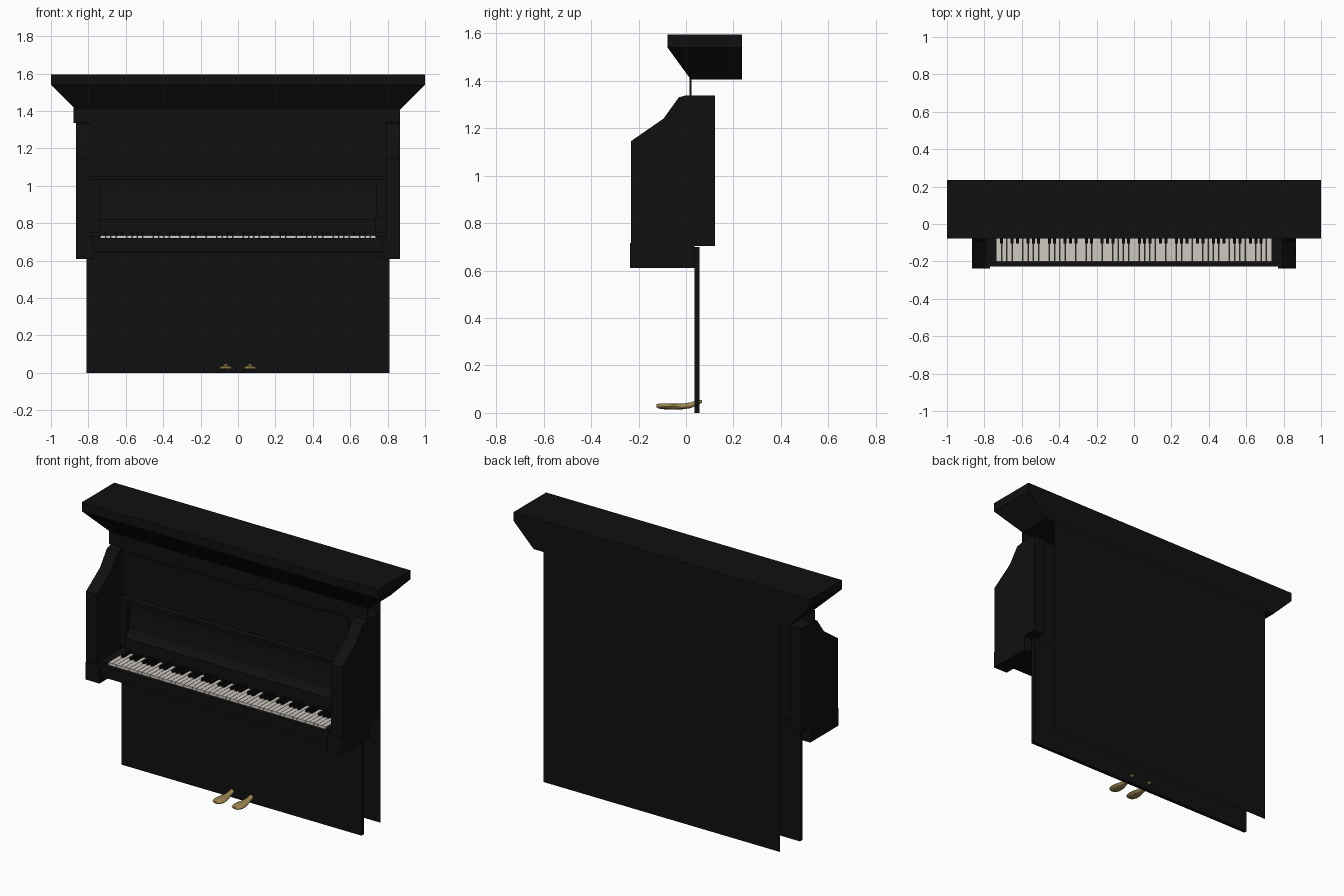
import bpy, bmesh, math

if "Cube" in bpy.data.objects:
    bpy.data.objects.remove(bpy.data.objects["Cube"])


def material(name, rgb):
    m = bpy.data.materials.new(name)
    m.diffuse_color = (*rgb, 1)
    m.use_nodes = True
    m.node_tree.nodes["Principled BSDF"].inputs["Base Color"].default_value = m.diffuse_color
    return m


BLACK = material("black_lacquer", (0.005, 0.005, 0.005))
EBONY = material("ebony_key", (0.003, 0.003, 0.003))
IVORY = material("ivory_key", (0.62, 0.58, 0.53))
BRASS = material("brass", (0.36, 0.25, 0.09))


def finish(name, bm, mat):
    bmesh.ops.recalc_face_normals(bm, faces=bm.faces)
    me = bpy.data.meshes.new(name)
    bm.to_mesh(me)
    bm.free()
    me.materials.append(mat)
    ob = bpy.data.objects.new(name, me)
    bpy.context.collection.objects.link(ob)
    return ob


def add_box(bm, x0, x1, y0, y1, z0, z1):
    vs = bmesh.ops.create_cube(bm, size=1)["verts"]
    for v in vs:
        v.co = (x1 if v.co.x > 0 else x0, y1 if v.co.y > 0 else y0, z1 if v.co.z > 0 else z0)


def box(name, *dims, mat=BLACK):
    bm = bmesh.new()
    add_box(bm, *dims)
    return finish(name, bm, mat)


def loft(name, rings, mat):
    bm = bmesh.new()
    loops = [[bm.verts.new(p) for p in ring] for ring in rings]
    n = len(loops[0])
    for a, b in zip(loops, loops[1:]):
        for i in range(n):
            bm.faces.new((a[i], a[(i + 1) % n], b[(i + 1) % n], b[i]))
    bm.faces.new(loops[0])
    bm.faces.new(loops[-1])
    return finish(name, bm, mat)


def extrude_x(name, profile, x0, x1):
    return loft(name, [[(x, y, z) for y, z in profile] for x in (x0, x1)], BLACK)


# cornice flaring out at the front and both ends
def cornice_ring(hx, y0, z):
    return [(-hx, y0, z), (hx, y0, z), (hx, 0.235, z), (-hx, 0.235, z)]


loft("cornice", [cornice_ring(0.865, 0.02, 1.405), cornice_ring(1, -0.078, 1.54),
                 cornice_ring(1, -0.078, 1.595)], BLACK)

# thin back sheet
bm = bmesh.new()
bm.faces.new([bm.verts.new(p) for p in
              ((-0.8, 0.234, 0), (0.8, 0.234, 0), (0.8, 0.234, 1.41), (-0.8, 0.234, 1.41))])
finish("back_panel", bm, BLACK)

# flat panels
box("lower_panel", -0.81, 0.81, 0.035, 0.057, 0, 0.70)
box("upper_panel", -0.79, 0.79, 0.014, 0.024, 0.70, 1.41)
box("frieze_board", -0.88, 0.865, 0.014, 0.024, 1.336, 1.415)

# side arms and their feet
arm = [(-0.232, 0.61), (-0.232, 1.145), (-0.095, 1.24), (-0.03, 1.33), (0, 1.338),
       (0.122, 1.338), (0.122, 0.703), (0.036, 0.703), (0.036, 0.61)]
for s, side in ((-1, "left"), (1, "right")):
    extrude_x(side + "_arm", arm, s * 0.79, s * 0.865)
    box(side + "_arm_block", *sorted((s * 0.77, s * 0.865)), -0.237, 0.03, 0.61, 0.715)
    box(side + "_key_cheek", *sorted((s * 0.736, s * 0.79)), -0.205, 0.016, 0.65, 0.73)
    box(side + "_recess_stile", *sorted((s * 0.738, s * 0.79)), -0.012, 0.016, 0.75, 1.05)

# key bed, key slip and fallboard
box("key_bed", -0.79, 0.79, -0.205, 0.036, 0.64, 0.715)
box("key_slip", -0.77, 0.77, -0.228, -0.203, 0.65, 0.72)
extrude_x("fallboard", [(0.016, 0.73), (-0.035, 0.73), (-0.035, 0.82), (-0.02, 0.835),
                        (0.0, 0.86), (0.008, 0.92), (0.016, 0.99)], -0.738, 0.738)
box("recess_top_rail", -0.79, 0.79, -0.022, 0.016, 1.03, 1.05)

# scalloped trim with three shallow arches
N = 36
bm = bmesh.new()
lo, hi = [], []
for i in range(N + 1):
    x = -0.74 + 1.48 * i / N
    z = 1.12 + 0.085 * abs(math.sin(math.pi * 3 * i / N))
    lo.append(bm.verts.new((x, 0.008, z)))
    hi.append(bm.verts.new((x, 0.008, 1.32)))
for i in range(N):
    bm.faces.new((lo[i], lo[i + 1], hi[i + 1], hi[i]))
ext = bmesh.ops.extrude_face_region(bm, geom=bm.faces[:])
for v in ext["geom"]:
    if isinstance(v, bmesh.types.BMVert):
        v.co.y += 0.006
finish("arched_trim", bm, BLACK)

# keyboard: 52 naturals and 36 sharps, starting at A
white, black = bmesh.new(), bmesh.new()
W = 1.472 / 52
for i in range(52):
    x = -0.736 + i * W
    add_box(white, x + 0.001, x + W - 0.001, -0.2, -0.03, 0.714, 0.735)
    if i < 51 and i % 7 in (0, 2, 3, 5, 6):
        add_box(black, x + W - 0.008, x + W + 0.008, -0.105, -0.03, 0.73, 0.75)
finish("white_keys", white, IVORY)
finish("black_keys", black, EBONY)

# pedals: y, half width, bottom, top
stations = [(-0.125, 0.014, 0.024, 0.036), (-0.115, 0.028, 0.018, 0.039),
            (-0.09, 0.036, 0.015, 0.040), (-0.055, 0.034, 0.014, 0.039),
            (-0.015, 0.022, 0.015, 0.039), (0.02, 0.015, 0.020, 0.044),
            (0.045, 0.013, 0.032, 0.053), (0.067, 0.011, 0.042, 0.054)]
for cx, side in ((-0.065, "left"), (0.065, "right")):
    rings = []
    for y, w, z0, z1 in stations:
        ring = []
        for k in range(12):
            a = 2 * math.pi * k / 12
            ring.append((cx + w * math.cos(a), y, (z0 + z1) / 2 + (z1 - z0) / 2 * math.sin(a)))
        rings.append(ring)
    ob = loft(side + "_pedal", rings, BRASS)
    bpy.ops.object.select_all(action='DESELECT')
    ob.select_set(True)
    bpy.context.view_layer.objects.active = ob
    bpy.ops.object.shade_smooth_by_angle(angle=math.radians(50))
